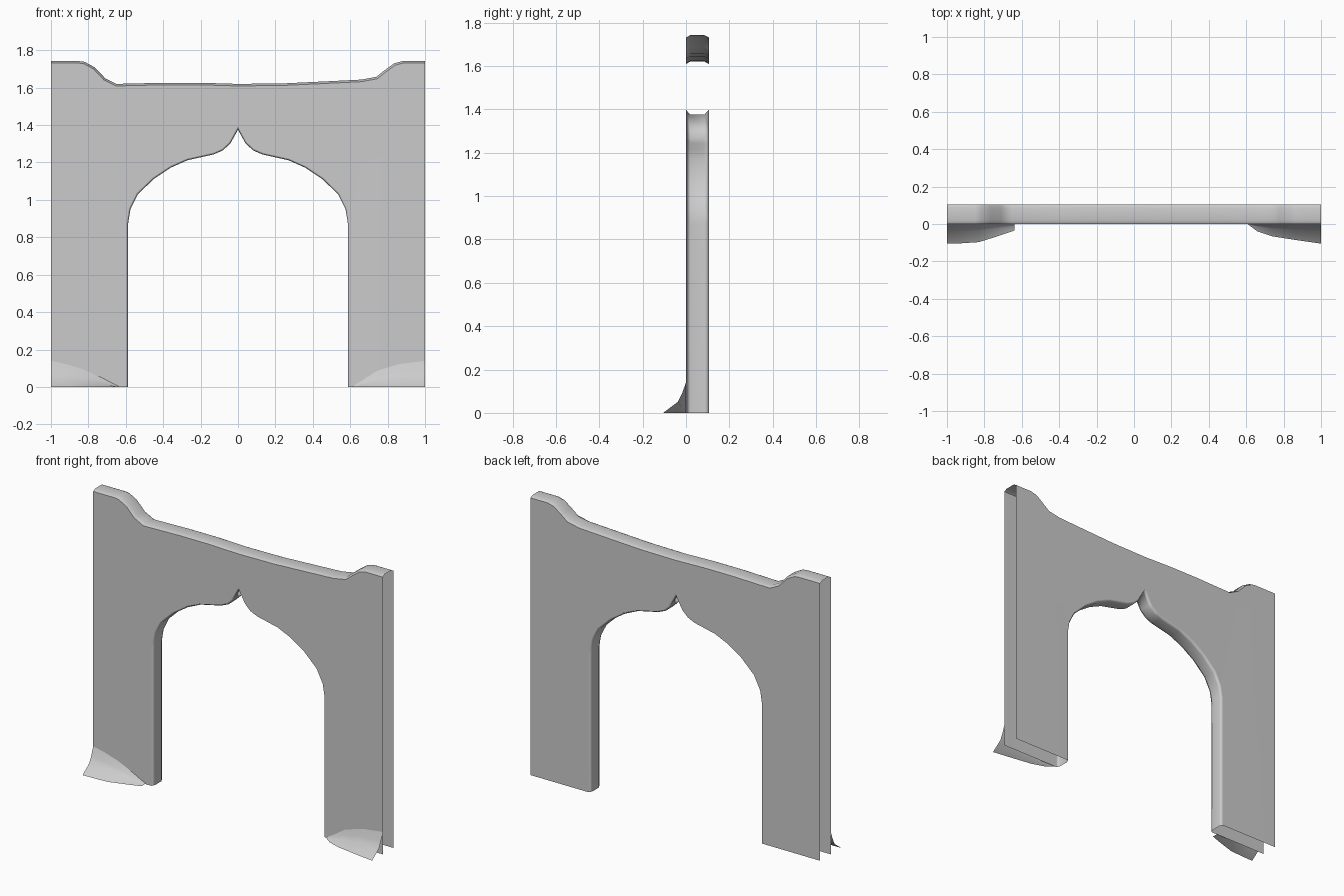
import bpy
import bmesh
from mathutils import Vector

if "Cube" in bpy.data.objects:
    bpy.data.objects.remove(bpy.data.objects["Cube"], do_unlink=True)

DEPTH = 0.105
BEVEL = 0.02      # depth of the chamfer
INSET = 0.011     # width of the chamfer on the faces

stone = bpy.data.materials.new("light_grey_stone")
stone.use_nodes = True
GREY = (0.6, 0.6, 0.6, 1)
stone.diffuse_color = GREY
stone.node_tree.nodes["Principled BSDF"].inputs["Base Color"].default_value = GREY


def finish(name, bm):
    mesh = bpy.data.meshes.new(name)
    for f in bm.faces:
        f.smooth = True
    bm.to_mesh(mesh)
    bm.free()
    mesh.materials.append(stone)
    obj = bpy.data.objects.new(name, mesh)
    bpy.context.collection.objects.link(obj)
    return obj


def inset_path(path, amount):
    """Move a path to its left, with mitred corners."""
    pts = [Vector(p) for p in path]
    dirs = [(b - a).normalized() for a, b in zip(pts, pts[1:])]
    result = []
    for i, p in enumerate(pts):
        before, after = dirs[max(i - 1, 0)], dirs[min(i, len(dirs) - 1)]
        n1, n2 = Vector((-before.y, before.x)), Vector((-after.y, after.x))
        result.append(p + (n1 + n2) * amount / (1 + n1.dot(n2)))
    return result


def edge_rows(bm, path):
    """Chamfered strip through the wall depth along a path."""
    small = inset_path(path, INSET)
    layers = [(small, 0), (path, BEVEL), (path, DEPTH - BEVEL), (small, DEPTH)]
    rows = [[bm.verts.new((p[0], y, p[1])) for p in pts] for pts, y in layers]
    for a, b in zip(rows, rows[1:]):
        for i in range(len(a) - 1):
            bm.faces.new((a[i], b[i], b[i + 1], a[i + 1]))
    return rows


# Pointed arch opening, one half mirrored
half_arch = [(-0.588, 0), (-0.588, 0.87), (-0.575, 0.95), (-0.535, 1.03),
             (-0.45, 1.112), (-0.36, 1.172), (-0.27, 1.212), (-0.13, 1.243),
             (-0.08, 1.265), (-0.04, 1.303)]
arch = half_arch + [(0, 1.375)] + [(-x, z) for x, z in reversed(half_arch)]

# Worn top edge with raised ends
top = [(1, 1.742), (0.88, 1.742), (0.835, 1.73), (0.78, 1.69), (0.74, 1.658),
       (0.66, 1.643), (0.5, 1.635), (0.25, 1.623), (0, 1.62), (-0.2, 1.626),
       (-0.4, 1.626), (-0.65, 1.62), (-0.71, 1.65), (-0.765, 1.708),
       (-0.82, 1.738), (-0.85, 1.742), (-1, 1.742)]

# Wall shell, open at the ends and underneath
bm = bmesh.new()
arch_rows = edge_rows(bm, arch)
top_rows = edge_rows(bm, top)
for k, y in ((0, 0), (3, DEPTH)):
    loop = ([bm.verts.new((-1, y, 0))] + arch_rows[k]
            + [bm.verts.new((1, y, 0))] + top_rows[k])
    bm.faces.new(loop if k == 0 else loop[::-1])
    for a, b in zip(top_rows[k], top_rows[k][1:]):
        bm.edges.get((a, b)).smooth = False
wall = finish("arch_wall", bm)
soft = wall.modifiers.new("soft_edges", 'WEIGHTED_NORMAL')
soft.keep_sharp = True


# Drifts piled against the feet: x, height on the wall, reach on the ground
def drift(name, stations):
    bm = bmesh.new()
    rows = []
    for x, height, reach in stations:
        profile = [(0, height), (-0.17 * reach, 0.65 * height),
                   (-0.36 * reach, 0.36 * height), (-reach, 0)]
        rows.append([bm.verts.new((x, y, z)) for y, z in profile])
    for a, b in zip(rows, rows[1:]):
        for i in range(len(a) - 1):
            bm.faces.new((a[i], a[i + 1], b[i + 1], b[i]))
    finish(name, bm)


drift("right_drift", [(-1, 0.14, 0.105), (-0.92, 0.122, 0.103),
                      (-0.83, 0.095, 0.097), (-0.73, 0.05, 0.066),
                      (-0.64, 0.004, 0.035)])
drift("left_drift", [(0.61, 0.002, 0.002), (0.66, 0.032, 0.04),
                     (0.74, 0.085, 0.066), (0.86, 0.122, 0.085),
                     (1, 0.14, 0.105)])
